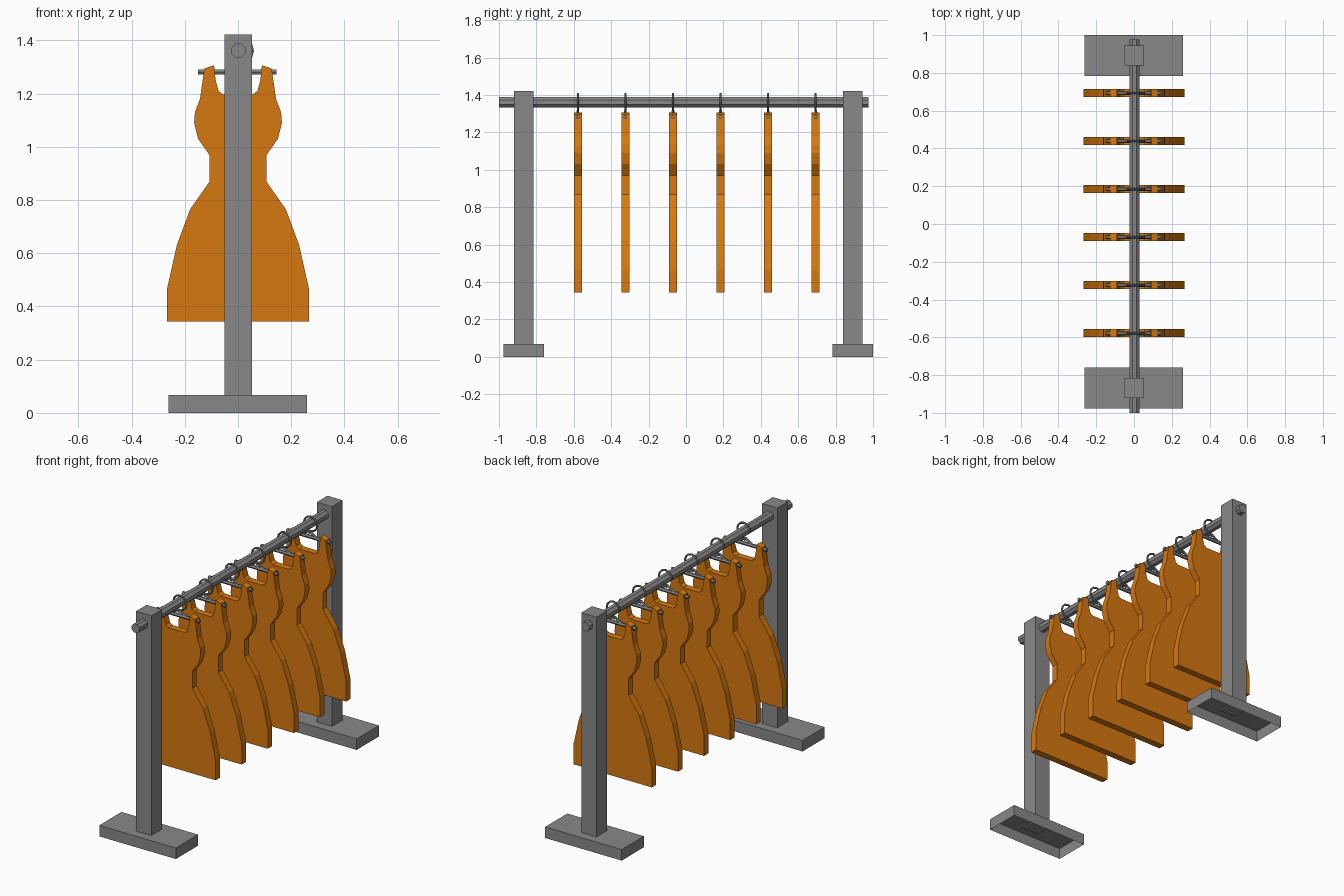
import bpy, bmesh
from math import cos, sin, radians
from mathutils import Vector

cube = bpy.data.objects.get("Cube")
if cube:
    bpy.data.objects.remove(cube, do_unlink=True)


def material(name, rgb):
    m = bpy.data.materials.new(name)
    m.use_nodes = True
    color = (*rgb, 1)
    m.diffuse_color = color
    m.node_tree.nodes["Principled BSDF"].inputs["Base Color"].default_value = color
    return m


METAL = material("grey metal", (0.25, 0.25, 0.25))
CLOTH = material("orange cloth", (0.68, 0.19, 0.005))


def add_object(name, bm, mat):
    bmesh.ops.recalc_face_normals(bm, faces=bm.faces)
    mesh = bpy.data.meshes.new(name)
    bm.to_mesh(mesh)
    bm.free()
    mesh.materials.append(mat)
    obj = bpy.data.objects.new(name, mesh)
    bpy.context.collection.objects.link(obj)
    return obj


def box(name, low, high, mat, open_bottom=False):
    bm = bmesh.new()
    bmesh.ops.create_cube(bm, size=1)
    for v in bm.verts:
        v.co = [high[i] if v.co[i] > 0 else low[i] for i in range(3)]
    if open_bottom:
        bm.normal_update()
        bottom = [f for f in bm.faces if f.normal.z < -0.9]
        bmesh.ops.delete(bm, geom=bottom, context='FACES_ONLY')
    return add_object(name, bm, mat)


def tube(bm, path, radius, sides=6, side_axis=Vector((0, 1, 0))):
    """Sweep a polygon along a path lying across side_axis."""
    rings = []
    for i, p in enumerate(path):
        ahead, behind = path[min(i + 1, len(path) - 1)], path[max(i - 1, 0)]
        across = (ahead - behind).normalized().cross(side_axis)
        angles = [radians(360 * (k + 0.5) / sides) for k in range(sides)]
        rings.append([bm.verts.new(p + radius * (cos(a) * across + sin(a) * side_axis))
                      for a in angles])
    for a, b in zip(rings, rings[1:]):
        for k in range(sides):
            n = (k + 1) % sides
            bm.faces.new((a[k], a[n], b[n], b[k]))
    bm.faces.new(rings[0])
    bm.faces.new(rings[-1])


# Stands: hollow foot and square post at each end
for end, y in (("front", -0.868), ("back", 0.892)):
    box(end + "_foot", (-0.262, y - 0.108, 0), (0.26, y + 0.108, 0.068), METAL, True)
    box(end + "_post", (-0.051, y - 0.052, 0.06), (0.053, y + 0.052, 1.422), METAL)

# Rail
bm = bmesh.new()
tube(bm, [Vector((0.002, -1, 1.361)), Vector((0.002, 0.977, 1.361))], 0.029, 8,
     Vector((1, 0, 0)))
add_object("rail", bm, METAL)

# Half outline of a dress, from the neckline out to the hem
HALF = [(0.055, 1.197), (0.073, 1.21), (0.084, 1.25), (0.09, 1.307), (0.126, 1.295),
        (0.133, 1.25), (0.143, 1.18), (0.162, 1.13), (0.165, 1.09), (0.15, 1.03),
        (0.108, 0.97), (0.108, 0.868), (0.18, 0.765), (0.23, 0.63), (0.267, 0.465),
        (0.267, 0.343)]


def dress(name, y):
    outline = HALF + [(-x, z) for x, z in reversed(HALF)]
    bm = bmesh.new()
    face = bm.faces.new([bm.verts.new((x, y - 0.021, z)) for x, z in outline])
    result = bmesh.ops.extrude_face_region(bm, geom=[face], use_keep_orig=True)
    moved = [g for g in result["geom"] if isinstance(g, bmesh.types.BMVert)]
    bmesh.ops.translate(bm, vec=(0, 0.042, 0), verts=moved)
    return add_object(name, bm, CLOTH)


def hanger(name, y):
    bm = bmesh.new()
    # Crossbar through the straps
    tube(bm, [Vector((-0.15, y, 1.281)), Vector((0.145, y, 1.281))], 0.011)
    # Struts from the crossbar up to the neck
    for s in (-1, 1):
        tube(bm, [Vector((s * 0.05, y, 1.283)), Vector((0, y, 1.316))], 0.007)
    # Hook over the rail
    hook = [Vector((0.01 + 0.045 * cos(radians(a)), y, 1.361 + 0.045 * sin(radians(a))))
            for a in range(-90, 181, 30)]
    tube(bm, [Vector((0, y, 1.3))] + hook, 0.006)
    return add_object(name, bm, METAL)


for i in range(6):
    y = -0.578 + 0.2542 * i
    dress(f"dress_{i + 1}", y)
    hanger(f"hanger_{i + 1}", y)
